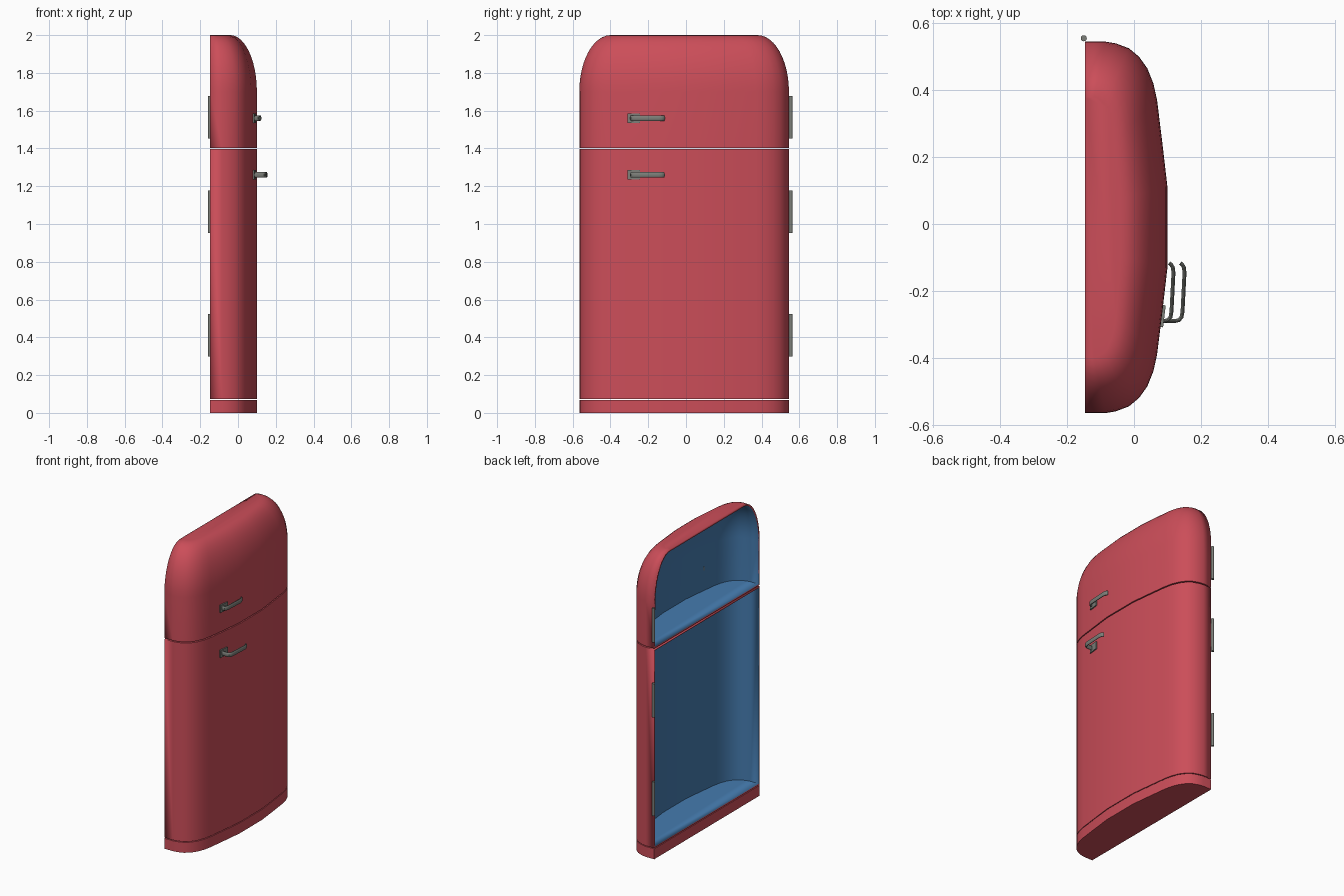
import bpy, bmesh, math
from mathutils import Vector

if "Cube" in bpy.data.objects:
    bpy.data.objects.remove(bpy.data.objects["Cube"])

YC, BACK = -0.01, -0.147


def material(name, rgb):
    m = bpy.data.materials.new(name)
    m.diffuse_color = (*rgb, 1)
    m.use_nodes = True
    m.node_tree.nodes["Principled BSDF"].inputs["Base Color"].default_value = m.diffuse_color
    return m


RED = material("red_enamel", (0.6, 0.075, 0.10))
BLUE = material("blue_lining", (0.06, 0.20, 0.43))
METAL = material("grey_metal", (0.2, 0.21, 0.19))

# Half plan outline: (distance from centre line, x)
HALF = [(.555, BACK), (.555, -.085), (.55, -.055), (.535, -.015), (.51, .015),
        (.475, .04), (.43, .058), (.38, .069), (.25, .085), (.12, .1)]


def section(z, wide=1.0, deep=1.0):
    pts = HALF + [(-d, x) for d, x in reversed(HALF)]
    return [(BACK + (x - BACK) * deep, YC + d * wide, z) for d, x in pts]


def make_object(name, bm, mats):
    me = bpy.data.meshes.new(name)
    bm.to_mesh(me)
    bm.free()
    ob = bpy.data.objects.new(name, me)
    bpy.context.collection.objects.link(ob)
    for m in mats:
        me.materials.append(m)
    bpy.ops.object.select_all(action='DESELECT')
    ob.select_set(True)
    bpy.context.view_layer.objects.active = ob
    bpy.ops.object.shade_smooth_by_angle(angle=math.radians(35))
    return ob


def loft(name, rings, closed_back=False):
    bm = bmesh.new()
    vs = [[bm.verts.new(p) for p in r] for r in rings]
    n = len(rings[0])
    for a, b in zip(vs, vs[1:]):
        for i in range(n if closed_back else n - 1):
            j = (i + 1) % n
            bm.faces.new((a[i], b[i], b[j], a[j]))
    bm.faces.new(vs[0])
    bm.faces.new(vs[-1][::-1])
    ob = make_object(name, bm, [RED, BLUE])
    if not closed_back:  # hollow door, lined inside
        s = ob.modifiers.new("wall", 'SOLIDIFY')
        s.thickness = 0.012
        s.offset = -1
        s.material_offset = 1
        s.material_offset_rim = 0
    return ob


# Base plinth and lower door
loft("base_plinth", [section(0), section(.069)], closed_back=True)
loft("lower_door", [section(.074), section(1.396)])

# Upper door with domed top
dome = [section(1.403)]
for k in range(13):
    a = math.pi / 2 * k / 12
    inset = 1 - math.cos(a)
    dome.append(section(1.7 + .3 * math.sin(a), 1 - .30 * inset, 1 - .57 * inset))
loft("upper_door", dome)


def sweep(name, path, z, hw, hh):
    # rounded bar swept along a path in plan
    bm = bmesh.new()
    path = [Vector((x, y, z)) for x, y in path]
    rings = []
    for i, p in enumerate(path):
        t = (path[min(i + 1, len(path) - 1)] - path[max(i - 1, 0)]).normalized()
        side = Vector((t.y, -t.x, 0))
        rings.append([bm.verts.new(p + side * hw * math.cos(q) + Vector((0, 0, hh * math.sin(q))))
                      for q in [math.tau * (k + .5) / 12 for k in range(12)]])
    for a, b in zip(rings, rings[1:]):
        for i in range(12):
            j = (i + 1) % 12
            bm.faces.new((a[i], a[j], b[j], b[i]))
    bm.faces.new(rings[0])
    bm.faces.new(rings[-1])
    bmesh.ops.recalc_face_normals(bm, faces=bm.faces)
    return make_object(name, bm, [METAL])


# Handles with mounting plates
for name, z, out in (("upper", 1.56, 0), ("lower", 1.26, .033)):
    path = [(.07, -.29), (.09 + out, -.29), (.102 + out, -.287), (.109 + out, -.278),
            (.112 + out, -.262), (.118 + out, -.145), (.116 + out, -.13),
            (.111 + out, -.121), (.105 + out, -.117)]
    sweep(name + "_handle", path, z, .006, .015)
    bm = bmesh.new()
    bmesh.ops.create_cube(bm, size=1)
    bmesh.ops.scale(bm, vec=(.016, .066, .05), verts=bm.verts)
    plate = make_object(name + "_handle_plate", bm, [METAL])
    plate.location = (.083, -.275, z)
    plate.rotation_euler.z = -.12

# Hinge pins
for i, z in enumerate((.41, 1.065, 1.565)):
    bm = bmesh.new()
    bmesh.ops.create_cone(bm, cap_ends=True, segments=12, radius1=.009, radius2=.009, depth=.225)
    hinge = make_object(f"hinge_{i + 1}", bm, [METAL])
    hinge.location = (-.15, .555, z)
